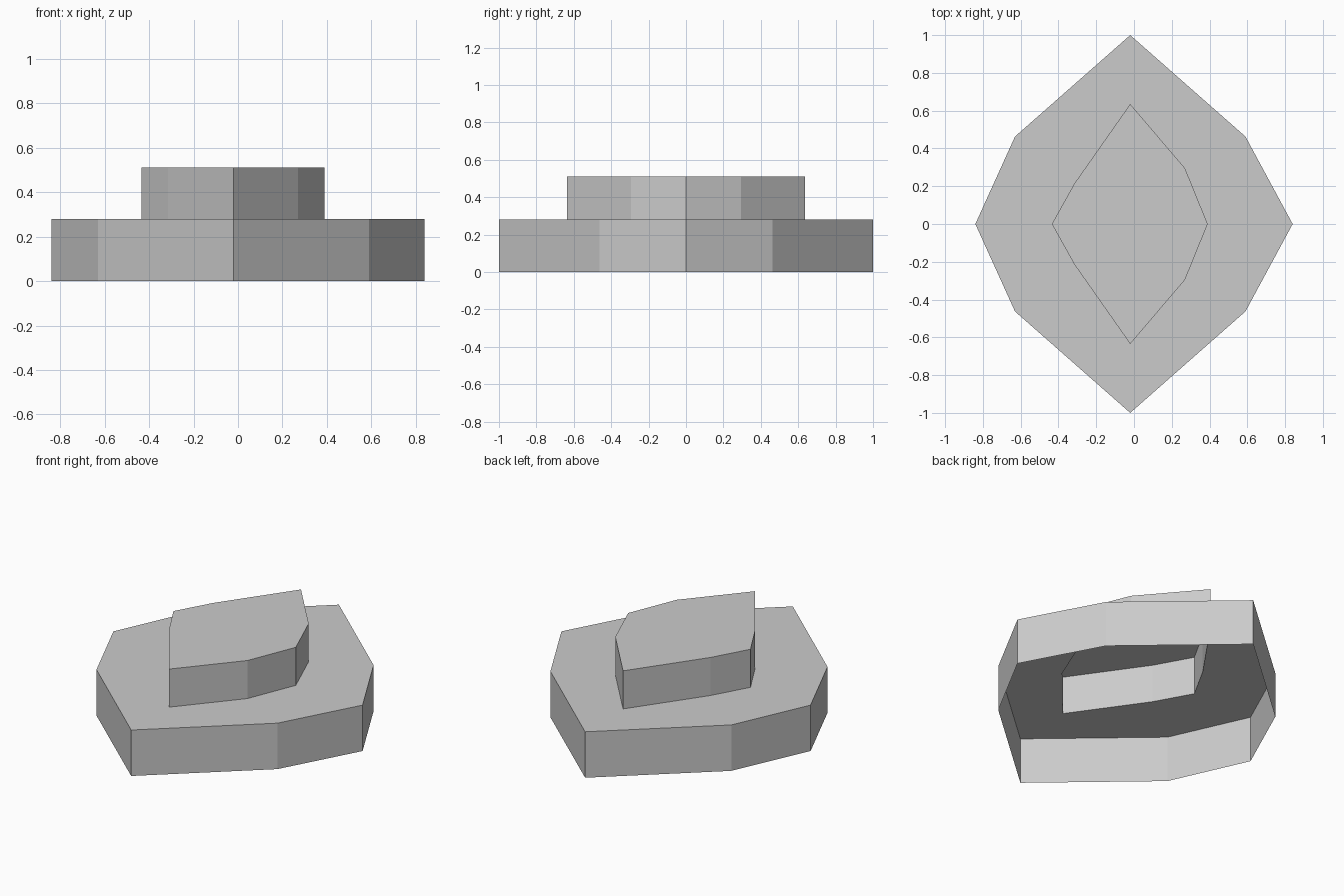
import bpy
import bmesh

cube = bpy.data.objects.get("Cube")
if cube:
    bpy.data.objects.remove(cube, do_unlink=True)

# Single grey material
grey = bpy.data.materials.new("plain_grey")
grey.use_nodes = True
colour = (0.6, 0.6, 0.6, 1)
grey.diffuse_color = colour
grey.node_tree.nodes["Principled BSDF"].inputs["Base Color"].default_value = colour


def outline(half):
    """Mirror the back half (left to right tip) across y into a closed loop."""
    return half + [(x, -y) for x, y in half[-2:0:-1]]


def shell(name, rings, cap=False):
    """Join stacked (outline, z) rings with flat walls, open underneath."""
    bm = bmesh.new()
    loops = [[bm.verts.new((x, y, z)) for x, y in pts] for pts, z in rings]
    for a, b in zip(loops, loops[1:]):
        n = len(a)
        for i in range(n):
            j = (i + 1) % n
            bm.faces.new((a[i], a[j], b[j], b[i]))
    if cap:
        bm.faces.new(loops[-1])
    mesh = bpy.data.meshes.new(name)
    bm.to_mesh(mesh)
    bm.free()
    mesh.materials.append(grey)
    obj = bpy.data.objects.new(name, mesh)
    bpy.context.collection.objects.link(obj)
    return obj


# Outlines run counter-clockwise from the +x tip over the back
base = outline([(0.84, 0), (0.59, 0.463), (-0.02, 1), (-0.63, 0.463), (-0.84, 0)])
tier = outline([(0.39, 0), (0.27, 0.295), (-0.02, 0.635), (-0.315, 0.215), (-0.435, 0)])

deck_z, top_z = 0.28, 0.512

# Hollow base: outer walls and a deck with an opening under the tier
shell("base_shell", [(base, 0), (base, deck_z), (tier, deck_z)])

# Hollow raised tier with a flat roof
shell("raised_tier", [(tier, deck_z), (tier, top_z)], cap=True)
